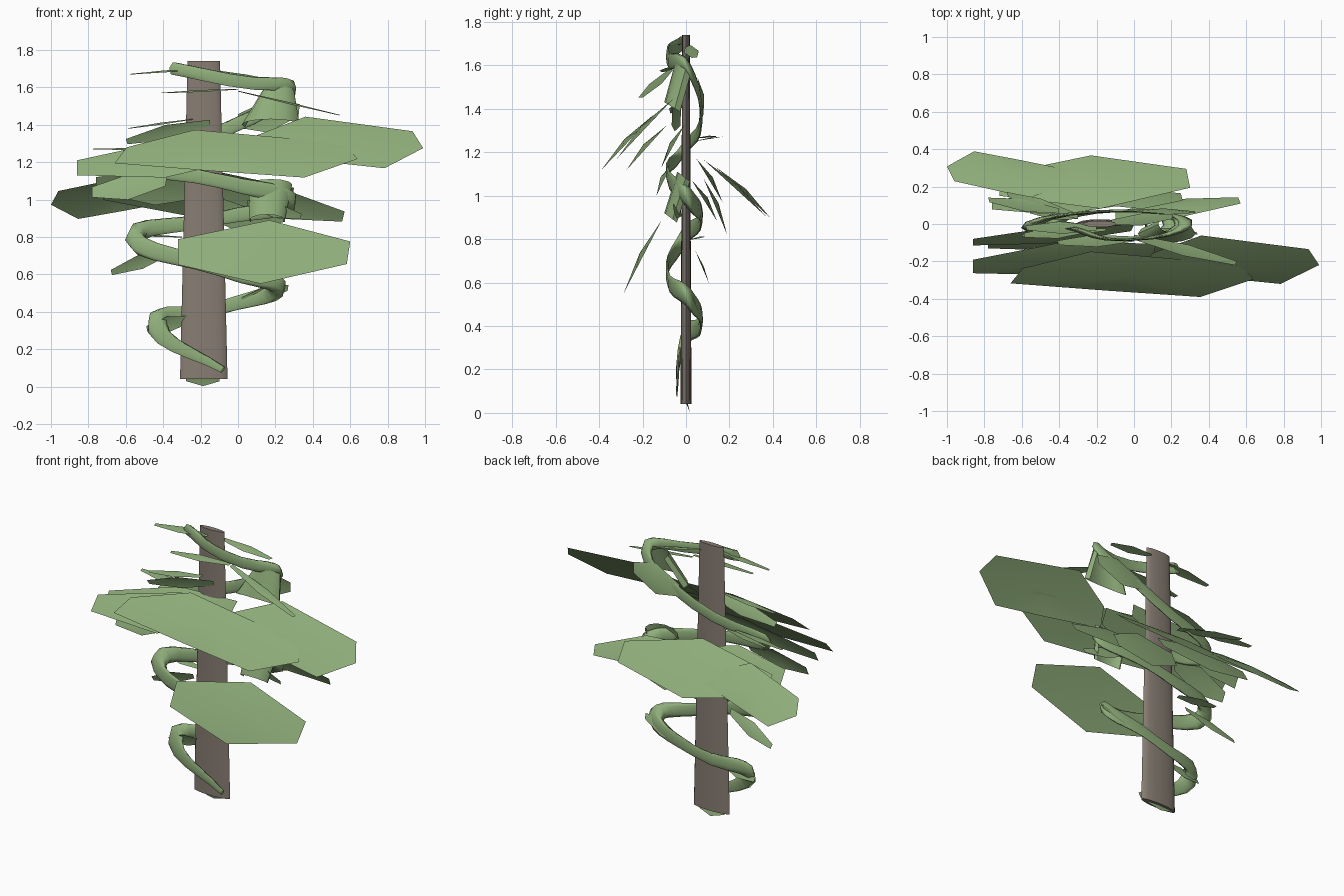
import bpy, bmesh, math
from mathutils import Vector

if "Cube" in bpy.data.objects:
    bpy.data.objects.remove(bpy.data.objects["Cube"])


def material(name, rgb):
    m = bpy.data.materials.new(name)
    m.diffuse_color = (*rgb, 1)
    m.use_nodes = True
    m.node_tree.nodes["Principled BSDF"].inputs["Base Color"].default_value = m.diffuse_color
    return m


GREEN = material("leaf green", (0.275, 0.42, 0.195))
BARK = material("bark brown", (0.245, 0.207, 0.172))


def finish(bm, name, mat, angle=40):
    me = bpy.data.meshes.new(name)
    bm.to_mesh(me)
    bm.free()
    ob = bpy.data.objects.new(name, me)
    bpy.context.collection.objects.link(ob)
    me.materials.append(mat)
    bpy.ops.object.select_all(action='DESELECT')
    ob.select_set(True)
    bpy.context.view_layer.objects.active = ob
    bpy.ops.object.shade_smooth_by_angle(angle=math.radians(angle))


# leaf profiles: position along the leaf, share of half-width
EVEN = [(0, -0.4), (0.48, -1), (0.98, -0.38), (1, 0.33), (0.53, 1), (0, 0.4)]
SKEWED = [(0, -0.35), (0.4, -0.7), (0.78, -1), (1, -0.25), (0.94, 0.4), (0.33, 1), (0.05, 0.3)]


def leaf(name, base, tip, half, bulge, profile=EVEN):
    """Gently domed leaf: the profile fanned around a raised middle point."""
    b, t, w = Vector(base), Vector(tip), Vector(half)
    bm = bmesh.new()
    vs = [bm.verts.new(b.lerp(t, u) + w * v) for u, v in profile]
    c = bm.verts.new(b.lerp(t, 0.5) + Vector((0, bulge, abs(bulge))))
    for i, v in enumerate(vs):
        bm.faces.new((v, vs[(i + 1) % len(vs)], c))
    finish(bm, name, GREEN)


def broad_leaf(name, left, right, half, lean, offset, profile=EVEN):
    """Large leaf between two x, z points, on the plane y = offset + lean * z."""
    ends = [(x, offset + lean * z, z) for x, z in (left, right)]
    leaf(name, *ends, (0, lean * half, half), -0.015 if lean > 0 else 0.015, profile)


def curled_leaf(name, top, bottom, y_top, y_bottom, depth):
    """Rolled leaf: an open half tube between a top and a bottom x0, x1, z edge."""
    bm = bmesh.new()
    rows = []
    for (x0, x1, z), y in ((top, y_top), (bottom, y_bottom)):
        row = []
        for k in range(9):
            a = math.pi * (k / 8 * 1.3 - 0.15)
            row.append(bm.verts.new(((x0 + x1) / 2 - (x1 - x0) / 2 * math.cos(a),
                                     y - depth * math.sin(a), z + 0.03 * math.sin(a))))
        rows.append(row)
    for k in range(8):
        bm.faces.new((rows[0][k], rows[1][k], rows[1][k + 1], rows[0][k + 1]))
    finish(bm, name, GREEN)


# pole: tapered flattened cylinder
bm = bmesh.new()
bmesh.ops.create_cone(bm, cap_ends=True, segments=16, radius1=0.127, radius2=0.087, depth=1.7)
for v in bm.verts:
    v.co = (v.co.x - 0.183, v.co.y * 0.2, v.co.z + 0.89)
finish(bm, "pole", BARK)

# vine: one point per quarter turn, swept with y enlarged, then squeezed in y
REACH = [-0.08, -0.43, -0.1, 0.2, -0.1, -0.55, -0.1, 0.26, -0.1, -0.56, -0.1, 0.27, -0.05, -0.34]
HEIGHTS = [0.09, 0.31, 0.42, 0.52, 0.63, 0.79, 0.9, 0.98, 1.1, 1.2, 1.36, 1.57, 1.64, 1.7]
DEPTH = [-0.085, -0.02, 0.07, 0.02]
cu = bpy.data.curves.new("vine", 'CURVE')
cu.dimensions = '3D'
cu.bevel_depth = 0.042
cu.bevel_resolution = 1
cu.resolution_u = 5
cu.use_fill_caps = True
sp = cu.splines.new('BEZIER')
sp.bezier_points.add(len(HEIGHTS) - 1)
for i, (bp, x, z) in enumerate(zip(sp.bezier_points, REACH, HEIGHTS)):
    y = DEPTH[i % 4] * (0.5 if i == 0 else 1)
    bp.co = (x, y * 5, z)
    bp.handle_left_type = bp.handle_right_type = 'AUTO'
    bp.radius = 0.45 if i == 0 else (1.3 if i % 2 and i < 9 else 0.9)
cu.materials.append(GREEN)
vine = bpy.data.objects.new("vine", cu)
vine.scale = (1, 0.2, 1)
bpy.context.collection.objects.link(vine)

# broad front leaves
broad_leaf("low_front_leaf", (-0.32, 0.72), (0.6, 0.72), 0.17, 0.52, -0.573)
broad_leaf("right_front_leaf", (0.05, 1.3), (0.99, 1.31), 0.14, 0.94, -1.418, SKEWED)
broad_leaf("middle_front_leaf", (-0.66, 1.24), (0.64, 1.25), 0.13, 0.95, -1.452, SKEWED)
broad_leaf("left_front_leaf", (-0.86, 1.17), (0.12, 1.27), 0.1, 0.9, -1.28)
broad_leaf("inner_front_leaf", (-0.86, 1.16), (0.0, 1.3), 0.08, 0.55, -0.735)

# broad back leaves
broad_leaf("left_back_leaf", (-0.34, 1.03), (-1.0, 1.0), 0.11, -1.07, 1.348, SKEWED)
broad_leaf("middle_back_leaf", (-0.72, 1.05), (0.3, 1.02), 0.13, -1.1, 1.363)
broad_leaf("right_back_leaf", (-0.1, 1.04), (0.57, 0.91), 0.08, -0.62, 0.69)
broad_leaf("low_back_leaf", (-0.2, 0.97), (0.26, 0.93), 0.13, -0.42, 0.534)
broad_leaf("inner_back_leaf", (-0.76, 1.08), (-0.1, 1.06), 0.1, -0.6, 0.75)

# short and curled leaves beside the pole
curled_leaf("upper_curled_leaf", (0.13, 0.3, 1.58), (0.02, 0.33, 1.4), 0.0, -0.05, 0.05)
curled_leaf("middle_curled_leaf", (0.06, 0.29, 1.08), (0.06, 0.25, 0.89), 0.0, -0.06, 0.04)
broad_leaf("upper_back_short_leaf", (0.0, 1.42), (0.33, 1.48), 0.09, -0.15, 0.285)
broad_leaf("left_short_leaf", (-0.78, 1.04), (-0.38, 1.1), 0.07, 0.48, -0.616)

# narrow leaves seen nearly edge on: base, tip
FLAT = [
    ((0.0, -0.07, 1.58), (0.55, -0.21, 1.45)),
    ((-0.2, -0.02, 1.7), (-0.58, -0.02, 1.67)),
    ((-0.12, 0.01, 1.69), (0.21, 0.04, 1.635)),
    ((0.0, -0.08, 1.59), (-0.41, -0.1, 1.57)),
    ((-0.24, -0.03, 1.43), (-0.59, -0.06, 1.38)),
    ((-0.4, 0.07, 1.27), (-0.78, 0.13, 1.27)),
    ((-0.3, 0.04, 1.25), (-0.68, 0.16, 1.27)),
    ((-0.3, 0.04, 0.8), (-0.56, 0.07, 0.81)),
]
for i, (b, t) in enumerate(FLAT):
    leaf(f"flat_leaf_{i + 1}", b, t, (0, 0.033, 0.005), 0.006)

# small leaves standing more upright: base, tip
UPRIGHT = [
    ((-0.15, -0.03, 1.41), (-0.6, -0.06, 1.31)),
    ((-0.35, 0.05, 0.73), (-0.68, 0.1, 0.61)),
    ((0.05, -0.03, 0.98), (0.34, -0.05, 0.91)),
    ((0.02, 0.06, 0.46), (0.27, 0.03, 0.53)),
    ((-0.25, -0.01, 0.36), (-0.49, 0.0, 0.31)),
    ((-0.1, 0.0, 0.045), (-0.28, 0.0, 0.045)),
]
for i, (b, t) in enumerate(UPRIGHT):
    leaf(f"upright_leaf_{i + 1}", b, t, (0, -0.018, 0.042), 0.006)
